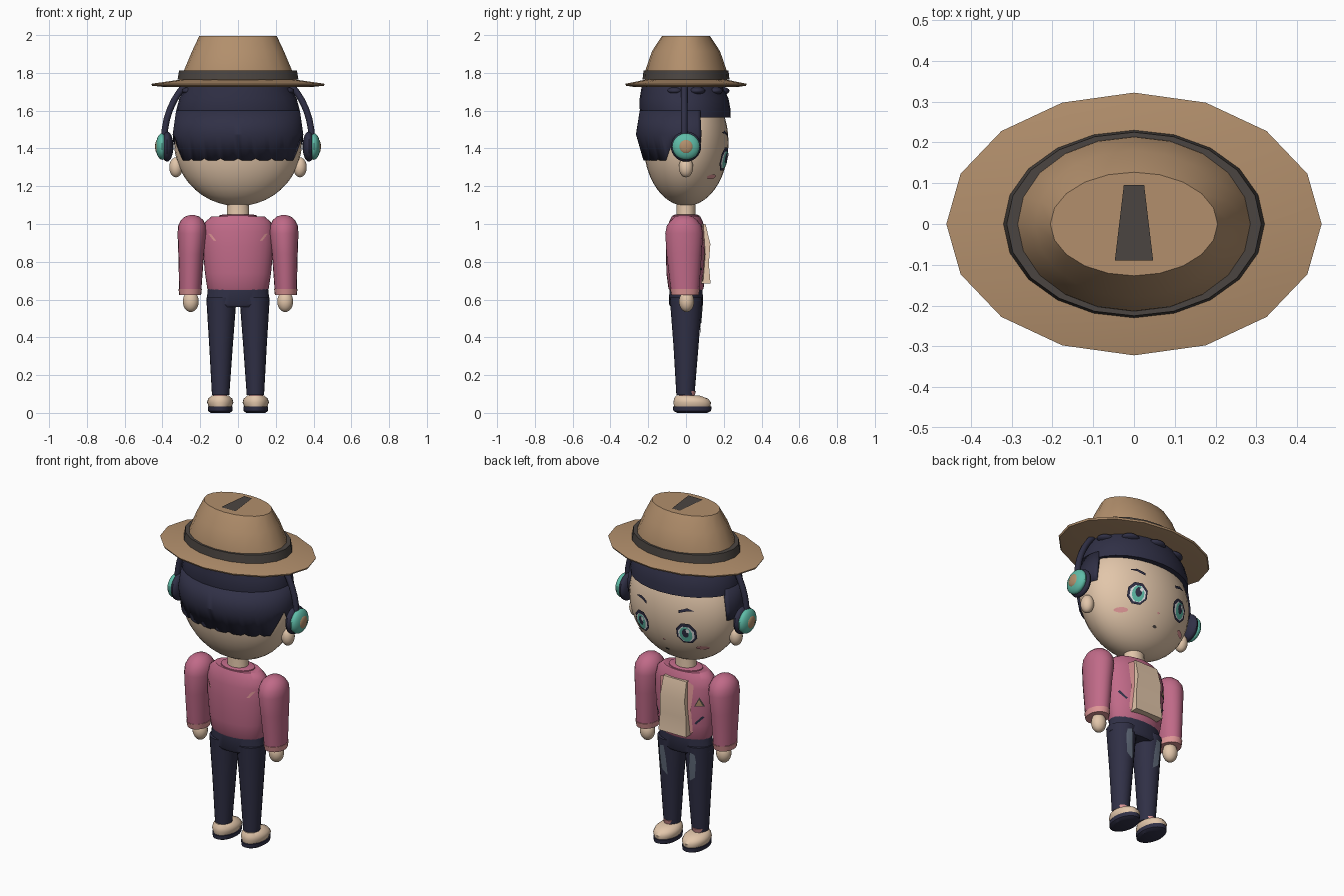
import bpy, bmesh, math

cube = bpy.data.objects.get("Cube")
if cube:
    bpy.data.objects.remove(cube, do_unlink=True)


def material(name, r, g, b):
    m = bpy.data.materials.new(name)
    lin = [((c / 255 + 0.055) / 1.055) ** 2.4 for c in (r, g, b)] + [1]
    m.use_nodes = True
    m.diffuse_color = lin
    m.node_tree.nodes["Principled BSDF"].inputs["Base Color"].default_value = lin
    return m


TAN = material("hat tan", 178, 143, 108)
BAND = material("dark brown", 75, 69, 65)
NAVY = material("navy", 48, 48, 70)
SKIN = material("skin", 226, 198, 170)
PINK = material("jacket pink", 192, 106, 136)
BLUSH = material("light pink", 222, 150, 150)
TEAL = material("teal", 95, 188, 168)
GREY = material("blue grey", 98, 108, 124)
WHITE = material("white", 228, 232, 232)


def finish(name, bm, mat, angle=35):
    me = bpy.data.meshes.new(name)
    bm.to_mesh(me)
    bm.free()
    me.materials.append(mat)
    me.shade_smooth()
    me.set_sharp_from_angle(angle=math.radians(angle))
    ob = bpy.data.objects.new(name, me)
    bpy.context.collection.objects.link(ob)
    return ob


def loft(name, rings, mat, n=24, angle=35):
    """Stack of ellipses: (z, rx, ry, cx, cy), closed at both ends."""
    bm = bmesh.new()
    loops = []
    for z, rx, ry, *c in rings:
        cx, cy = (c + [0, 0])[:2]
        loops.append([bm.verts.new((cx + rx * math.cos(math.tau * i / n),
                                    cy + ry * math.sin(math.tau * i / n), z)) for i in range(n)])
    for a, b in zip(loops, loops[1:]):
        for i in range(n):
            j = (i + 1) % n
            bm.faces.new((a[i], a[j], b[j], b[i]))
    bm.faces.new(loops[0][::-1])
    bm.faces.new(loops[-1])
    bmesh.ops.recalc_face_normals(bm, faces=bm.faces)
    return finish(name, bm, mat, angle)


def ball_rings(x, y, z, rx, ry, rz, steps=14):
    out = []
    for i in range(steps + 1):
        a = math.pi * (0.01 + 0.98 * i / steps) - math.pi / 2
        out.append((z + rz * math.sin(a), rx * math.cos(a), ry * math.cos(a), x, y))
    return out


def ball(name, x, y, z, rx, ry, rz, mat):
    return loft(name, ball_rings(x, y, z, rx, ry, rz), mat, 20)


def surface_y(rings, x, z, side):
    """Depth of a lofted surface at x, z on the +y or -y side."""
    for a, b in zip(rings, rings[1:]):
        if a[0] <= z <= b[0]:
            t = (z - a[0]) / (b[0] - a[0])
            _, rx, ry, cx, cy = [p + (q - p) * t for p, q in zip(a, b)]
            return cy + side * ry * math.sqrt(max(0, 1 - ((x - cx) / rx) ** 2))
    return 0


def decal(name, rings, pts, mat, lift=0.006, side=1):
    """Thin painted patch laid on a lofted surface."""
    bm = bmesh.new()
    cen = (sum(p[0] for p in pts) / len(pts), sum(p[1] for p in pts) / len(pts))
    vs = [bm.verts.new((x, surface_y(rings, x, z, side) + side * lift, z)) for x, z in pts + [cen]]
    n = len(pts)
    for i in range(n):
        f = bm.faces.new((vs[i], vs[(i + 1) % n], vs[n]))
        f.normal_update()
        if f.normal.y * side < 0:
            f.normal_flip()
    return finish(name, bm, mat)


def oval(x, z, rx, rz, n=12):
    return [(x + rx * math.cos(math.tau * (i + 0.5) / n),
             z + rz * math.sin(math.tau * (i + 0.5) / n)) for i in range(n)]


# Hat
loft("hat_brim", [(1.726, .40, .28), (1.732, .455, .317), (1.742, .46, .322), (1.765, .30, .21)], TAN, 16)
loft("hat_crown", [(1.74, .305, .22), (1.82, .283, .213), (1.915, .243, .18), (1.996, .205, .127)], TAN, 20)
loft("hat_band", [(1.765, .32, .23), (1.812, .312, .225)], BAND, 20)
bm = bmesh.new()
bm.faces.new([bm.verts.new((x, y, 2.0)) for x, y in
              ((-.047, -.09), (.047, -.09), (.025, .095), (-.025, .095))])
finish("hat_top_mark", bm, BAND)

# Head, neck and hair cap
head = ball_rings(0, 0, 1.43, .338, .225, .335, 22)
loft("head", head, SKIN, 32)
loft("neck", [(1.0, .065, .055), (1.03, .06, .052), (1.12, .058, .05)], SKIN)
loft("hair_cap", [(1.565, .325, .237, 0, 0), (1.61, .325, .24, 0, -.005),
                  (1.665, .31, .235, 0, -.01), (1.728, .275, .215, 0, -.02)], NAVY, 28)
for i in range(10):
    a = math.tau * (i + .5) / 10
    ball("hair_tuft", .255 * math.cos(a), .185 * math.sin(a), 1.705, .055, .045, .022, NAVY)

# Back hair: a shell wrapped round the back and sides of the head
bm = bmesh.new()
cols = []
for i in range(-27, 28):
    deg = abs(i) * 4
    low = 1.335 + (.012 if i % 4 == 0 else 0)
    if deg > 60:
        low = min(1.47, 1.335 + (deg - 60) * .007)
    if deg > 82:
        low = 1.42
    a = math.radians(i * 4)
    col = []
    for z, rx, ry in ((1.60, .328, .245), (1.475, .346, .265), (low, 0, 0)):
        if not rx:
            t = (1.475 - z) / .14
            rx, ry = .346 - .01 * t, .265 - .04 * t
        col.append(bm.verts.new((rx * math.sin(a), -ry * math.cos(a), z)))
    cols.append(col)
for p, q in zip(cols, cols[1:]):
    for k in range(2):
        bm.faces.new((p[k], p[k + 1], q[k + 1], q[k]))
bmesh.ops.recalc_face_normals(bm, faces=bm.faces)
hair = finish("back_hair", bm, NAVY, 25)
shell = hair.modifiers.new("thickness", "SOLIDIFY")
shell.thickness = .02
shell.offset = -1 if hair.data.polygons[54].normal.y < 0 else 1

# Headband of the headphones
curve = bpy.data.curves.new("headband", "CURVE")
curve.dimensions = "3D"
curve.bevel_depth = .017
spline = curve.splines.new("POLY")
spline.points.add(24)
for i, p in enumerate(spline.points):
    a = math.pi * i / 24
    p.co = (.39 * math.cos(a), -.01, 1.45 + .41 * math.sin(a), 1)
curve.materials.append(NAVY)
bpy.context.collection.objects.link(bpy.data.objects.new("headband", curve))

# Torso, waist and collar
torso = [(.64, .15, .082, 0, 0), (.66, .163, .093, 0, 0), (.74, .175, .104, 0, 0), (.88, .188, .106, 0, 0),
         (.96, .187, .1, 0, 0), (1.01, .175, .09, 0, 0), (1.04, .14, .075, 0, 0)]
loft("jacket", torso, PINK, 28, 50)
loft("collar", [(1.025, .105, .075), (1.045, .1, .07), (1.05, .08, .06)], PINK)
loft("waist", [(.56, .155, .08), (.575, .168, .09), (.655, .16, .088)], NAVY)

# Shirt panel on the chest
bm = bmesh.new()
bmesh.ops.create_cube(bm, size=1)
for v in bm.verts:
    top = v.co.z > 0
    v.co = (v.co.x * (.15 if top else .18), (.103 if top else .13) if v.co.y > 0 else .05,
            1.0 if top else .685)
bmesh.ops.subdivide_edges(bm, edges=[e for e in bm.edges if abs(e.verts[0].co.z - e.verts[1].co.z) > .1], cuts=2)
for v in bm.verts:
    if .8 < v.co.z < .95 and v.co.y > .1:
        v.co.y = .129
finish("shirt_panel", bm, SKIN)

for s in (1, -1):
    # Ears and headphone cups
    ball("ear", s * .328, 0, 1.30, .036, .038, .053, SKIN)
    ball("ear_pad", s * .375, 0, 1.41, .033, .08, .08, NAVY)
    ball("ear_cup", s * .402, 0, 1.41, .033, .073, .07, TEAL)
    ball("ear_cup_centre", s * .425, 0, 1.41, .014, .038, .038, TAN)

    # Eyes, brows and cheeks
    x, z = s * .145, 1.345
    decal("eye_outline", head, oval(x, z, .058, .066, 8), NAVY, .012)
    decal("eye_white", head, oval(x, z - .004, .046, .05, 8), WHITE, .014)
    decal("iris", head, oval(x, z - .004, .034, .047), TEAL, .016)
    decal("pupil", head, oval(x, z + .004, .018, .028), NAVY, .018)
    decal("eye_glint", head, oval(x - .014, z + .02, .01, .013, 8), WHITE, .02)
    decal("eyebrow", head, [(s * .105, 1.462), (s * .105, 1.478), (s * .15, 1.495),
                            (s * .19, 1.482), (s * .15, 1.478)], NAVY, .008)
    decal("cheek", head, oval(s * .205, 1.25, .032, .013), BLUSH)

    # Arms, cuffs and hands
    c = s * .243
    loft("sleeve", [(.635, .058, .074, s * .253, -.005), (.84, .068, .093, s * .248, -.01),
                    (.95, .077, .1, c, -.01), (.99, .074, .092, c, -.01), (1.02, .06, .07, c, -.01),
                    (1.04, .037, .045, c, -.01), (1.048, .008, .01, c, -.01)], PINK, 20, 50)
    loft("cuff", [(.625, .058, .072, s * .253, -.005), (.657, .062, .079, s * .253, -.005)], BLUSH, 20)
    ball("hand", s * .25, .003, .59, .042, .04, .056, SKIN)

    # Trouser legs with worn patches
    leg = [(.095, .046, .048, s * .092, -.003), (.35, .062, .066, s * .09, 0), (.61, .08, .086, s * .088, 0)]
    loft("trouser_leg", leg, NAVY, 20)
    decal("worn_patch", leg, [(s * .07, .40), (s * .11, .43), (s * .12, .53), (s * .115, .57),
                              (s * .085, .58), (s * .075, .5)], GREY)

    # Shoes
    f = s * .094
    loft("ankle", [(.07, .036, .04, f, 0), (.115, .038, .042, f, .01)], BLUSH)
    loft("sole", [(0, .05, .08, f, .033), (.01, .064, .1, f, .033), (.033, .066, .102, f, .033)], NAVY)
    loft("shoe", [(.032, .06, .095, f, .033), (.055, .07, .1, f, .033), (.075, .064, .09, f, .027),
                  (.092, .045, .062, f, .01)], SKIN, 24, 50)

    # Jacket details: lapels, back marks and pocket slits
    decal("lapel", torso, [(s * .085, .69), (s * .105, .7), (s * .1, .84), (s * .11, .98),
                           (s * .075, 1.0), (s * .08, .84)], BLUSH, .008)
    decal("back_mark", torso, [(s * .158, .95), (s * .14, .945), (s * .115, .91), (s * .13, .912)],
          BLUSH, .006, -1)
    decal("pocket_slit", torso, [(s * .115, .76), (s * .122, .752), (s * .16, .795), (s * .152, .803)], NAVY)

# Chest badge, nose and mouth
decal("badge_border", torso, [(-.165, .86), (-.115, .86), (-.14, .915)], BAND, .006)
decal("badge", torso, [(-.156, .866), (-.124, .866), (-.14, .902)], TAN, .008)
decal("nose", head, oval(0, 1.275, .008, .006, 8), BLUSH)
decal("mouth", head, oval(0, 1.205, .014, .007, 8), BAND)
